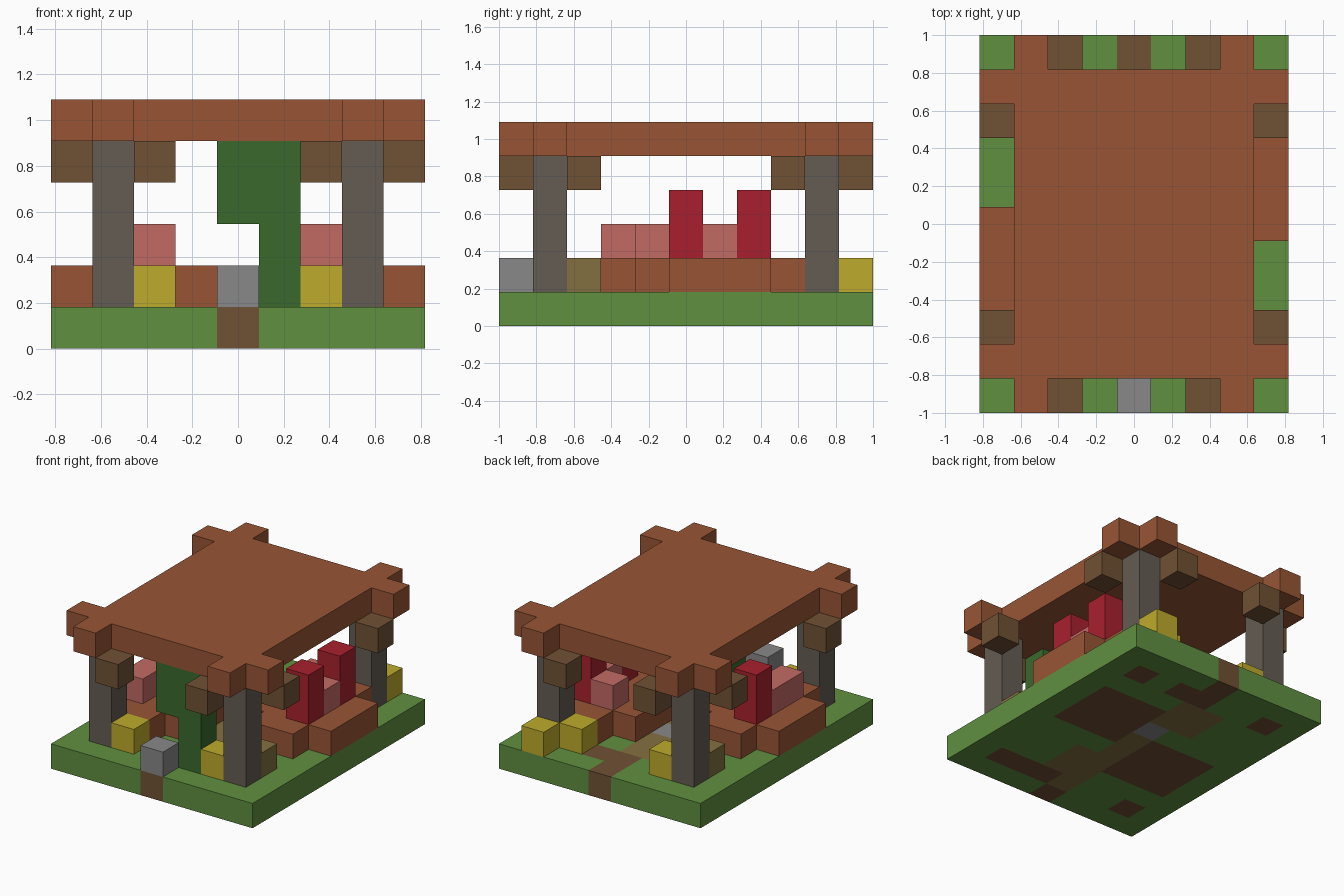
import bpy
import bmesh
from mathutils import Vector

cube = bpy.data.objects.get("Cube")
if cube:
    bpy.data.objects.remove(cube, do_unlink=True)

U = 2 / 11  # edge of one block


def material(name, rgb):
    lin = [(c / 255 / 12.92 if c < 11 else ((c / 255 + 0.055) / 1.055) ** 2.4) for c in rgb]
    m = bpy.data.materials.new(name)
    m.use_nodes = True
    m.diffuse_color = (*lin, 1)
    m.node_tree.nodes["Principled BSDF"].inputs["Base Color"].default_value = (*lin, 1)
    return m


wood = material("red_brown_wood", (152, 85, 53))
dirt = material("dark_brown", (112, 81, 52))
stone = material("warm_grey", (100, 92, 82))
grey = material("light_grey", (136, 136, 136))
yellow = material("yellow", (191, 171, 44))
grass = material("grass_green", (96, 144, 64))
leaf = material("dark_green", (58, 105, 45))
pink = material("pink", (194, 106, 100))
red = material("red", (168, 32, 45))
olive = material("olive_brown", (132, 112, 64))

AXES = [Vector(v) for v in ((1, 0, 0), (0, 1, 0), (0, 0, 1))]


def block(x, y, z):
    """Cells of a box; each argument is one index or an inclusive (low, high) pair."""
    spans = [range(s[0], s[1] + 1) if isinstance(s, tuple) else (s,) for s in (x, y, z)]
    return {(i, j, k) for i in spans[0] for j in spans[1] for k in spans[2]}


def build(name, cells, mats, rule=lambda c: 0):
    """Mesh the outer skin of a set of block cells."""
    bm = bmesh.new()
    for c in cells:
        centre = Vector(c) + Vector((0, 0, 0.5))
        for a in range(3):
            for s in (1, -1):
                n = AXES[a] * s
                if tuple(int(v) for v in Vector(c) + n) in cells:
                    continue
                u = AXES[(a + 1) % 3] / 2
                v = AXES[(a + 2) % 3] / 2 * s
                mid = centre + n / 2
                corners = (mid - u - v, mid + u - v, mid + u + v, mid - u + v)
                f = bm.faces.new([bm.verts.new(p * U) for p in corners])
                f.material_index = rule(c)
    bmesh.ops.remove_doubles(bm, verts=bm.verts, dist=0.001)
    bmesh.ops.dissolve_limit(bm, angle_limit=0.01, verts=bm.verts, edges=bm.edges,
                             delimit={'MATERIAL'})
    me = bpy.data.meshes.new(name)
    bm.to_mesh(me)
    bm.free()
    for m in mats:
        me.materials.append(m)
    bpy.context.collection.objects.link(bpy.data.objects.new(name, me))


# Ground slab: grass with a worn path and bare earth patches
path = block(0, (-4, 3), 0) | block(-1, (2, 3), 0) | block(1, (-3, -2), 0)
bare = block(0, (4, 5), 0) | block(0, -5, 0) | block((1, 2), -4, 0) | block(1, 4, 0)
bare |= block((1, 3), (0, 2), 0) | block((-3, -1), (-2, 0), 0)
for sx in (-3, 3):
    for sy in (-4, 4):
        bare |= block(sx, sy, 0)


def ground_colour(c):
    if c == (0, 1, 0):
        return 3
    return 1 if c in bare else 2 if c in path else 0


build("ground", block((-4, 4), (-5, 5), 0), [grass, dirt, olive, grey], ground_colour)

# Corner pillars with diagonal brackets
for sx, side in ((-1, "right"), (1, "left")):
    for sy, end in ((-1, "front"), (1, "back")):
        tag = end + "_" + side
        build("pillar_" + tag, block(3 * sx, 4 * sy, (1, 4)), [stone])
        build("bracket_end_" + tag, block(2 * sx, 5 * sy, 4), [dirt])
        build("bracket_side_" + tag, block(4 * sx, 3 * sy, 4), [dirt])

# Flat roof with beam ends
roof = block((-3, 3), (-4, 4), 5)
for s in (-1, 1):
    roof |= block(3 * s, (-5, 5), 5) | block((-4, 4), 4 * s, 5)
build("roof", roof, [wood])

# Two round tables, one turned half way round from the other
table = block((1, 4), (0, 2), 1) | block((2, 3), (-1, 3), 1)
build("left_table", table, [wood])
build("right_table", {(-x, -y, z) for x, y, z in table}, [wood])

# Goods on the tables
build("left_pink_goods", block(3, 1, 2) | block(2, 2, 2), [pink])
build("right_pink_goods", block(-3, (-2, -1), 2) | block(-2, -1, 2), [pink])
for i, (x, y) in enumerate(((3, 0), (3, 2), (-3, 0))):
    build("red_stack_%d" % (i + 1), block(x, y, (2, 3)), [red])

# Yellow bales, olive crates and the grey front block
for i, (x, y) in enumerate(((-2, -4), (2, -4), (-2, 4), (2, 4), (3, 5))):
    build("bale_%d" % (i + 1), block(x, y, 1), [yellow])
for s, side in ((1, "left"), (-1, "right")):
    build("crate_" + side, block(3 * s, -3 * s, 1), [olive])
build("front_stone", block(0, -5, 1), [grey])

# Hanging foliage at the entrance
build("foliage", block(1, -4, (1, 4)) | block(0, -4, (3, 4)), [leaf])
